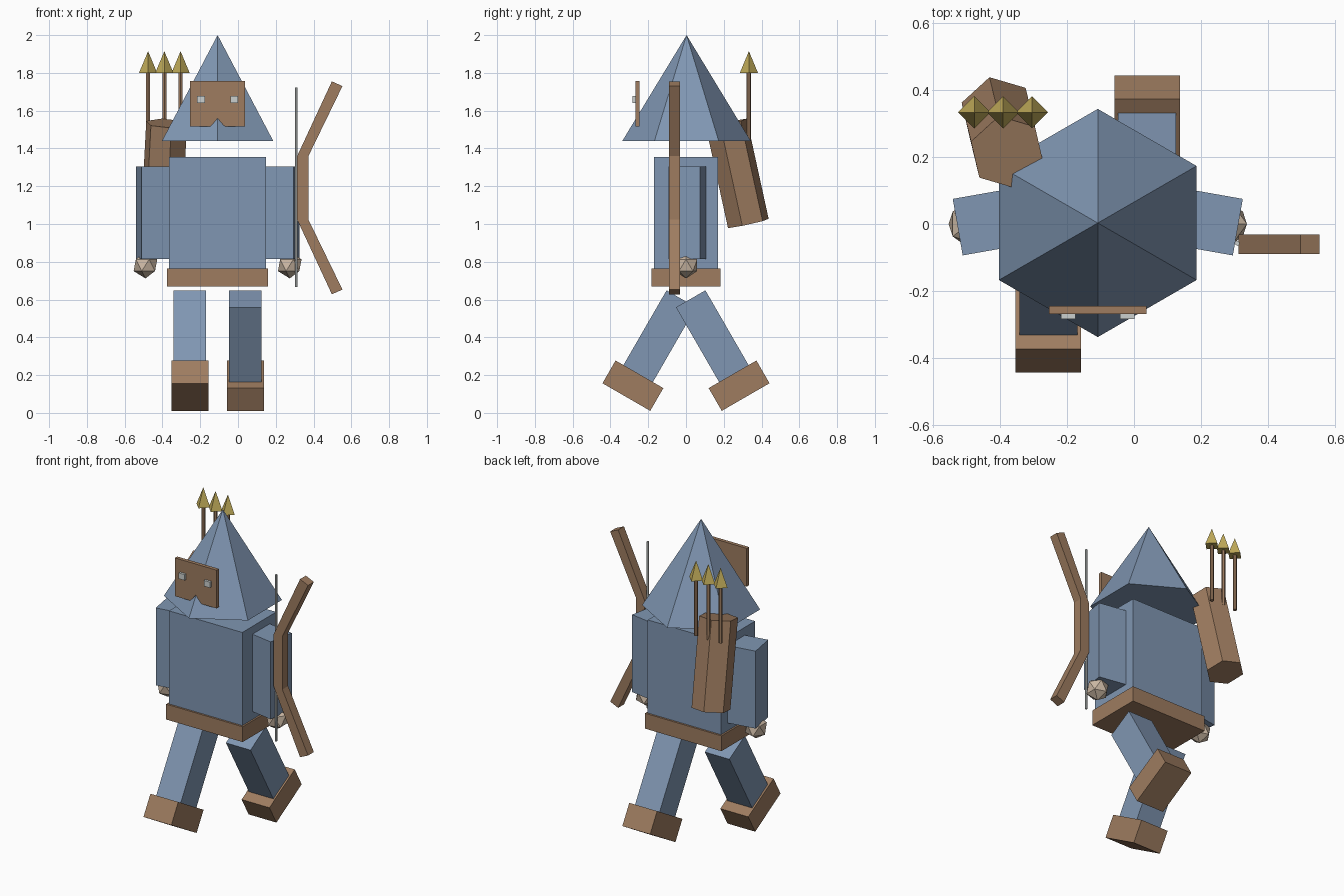
import bpy, bmesh
from math import radians
from mathutils import Matrix, Vector, Euler

if "Cube" in bpy.data.objects:
    bpy.data.objects.remove(bpy.data.objects["Cube"], do_unlink=True)

MID = -0.108  # the body's centre line


def material(name, rgb):
    mat = bpy.data.materials.new(name)
    mat.use_nodes = True
    mat.diffuse_color = (*rgb, 1)
    mat.node_tree.nodes["Principled BSDF"].inputs["Base Color"].default_value = (*rgb, 1)
    return mat


BLUE = material("blue_cloth", (0.215, 0.305, 0.445))
BROWN = material("brown_leather", (0.342, 0.202, 0.117))
GOLD = material("gold", (0.52, 0.40, 0.10))
SKIN = material("pale_skin", (0.60, 0.48, 0.37))
WHITE = material("pale_grey", (0.60, 0.63, 0.62))


def finish(bm, name, mat):
    bmesh.ops.recalc_face_normals(bm, faces=bm.faces)
    mesh = bpy.data.meshes.new(name)
    bm.to_mesh(mesh)
    bm.free()
    mesh.materials.append(mat)
    obj = bpy.data.objects.new(name, mesh)
    bpy.context.collection.objects.link(obj)
    return obj


def box(name, mat, centre, size, rot=(0, 0, 0)):
    bm = bmesh.new()
    turn = Euler([radians(a) for a in rot]).to_matrix()
    bmesh.ops.create_cube(bm, size=1, matrix=Matrix.LocRotScale(Vector(centre), turn, Vector(size)))
    return finish(bm, name, mat)


def rod(name, mat, start, end, sides, r1, r2, spin=0):
    """Tapered prism between two points."""
    a, b = Vector(start), Vector(end)
    axis = b - a
    turn = Vector((0, 0, 1)).rotation_difference(axis).to_matrix().to_4x4()
    place = Matrix.Translation((a + b) / 2) @ turn @ Matrix.Rotation(radians(spin), 4, "Z")
    bm = bmesh.new()
    bmesh.ops.create_cone(bm, cap_ends=True, segments=sides, radius1=r1, radius2=r2,
                          depth=axis.length, matrix=place)
    bmesh.ops.remove_doubles(bm, verts=bm.verts, dist=1e-5)
    return finish(bm, name, mat)


def plate(name, mat, outline, y0, y1):
    """Front-facing outline extruded along y."""
    bm = bmesh.new()
    face = bm.faces.new([bm.verts.new((x, y0, z)) for x, z in outline])
    result = bmesh.ops.extrude_face_region(bm, geom=[face])
    moved = [v for v in result["geom"] if isinstance(v, bmesh.types.BMVert)]
    bmesh.ops.translate(bm, verts=moved, vec=(0, y1 - y0, 0))
    return finish(bm, name, mat)


# Torso, belt and hood
box("torso", BLUE, (MID, 0, 1.06), (0.514, 0.34, 0.59))
box("belt", BROWN, (MID, 0, 0.717), (0.536, 0.364, 0.097))
rod("hood", BLUE, (MID, 0.003, 1.44), (MID, 0.003, 2), 6, 0.34, 0)

# Mask with a notch below the nose
half = [(0, 1.56), (0.038, 1.515), (0.146, 1.515), (0.146, 1.757)]
outline = [(MID + x, z) for x, z in half]
outline += [(MID - x, z) for x, z in reversed(half[1:])]
plate("mask", BROWN, outline, -0.268, -0.245)

# Paired parts
for side, s in (("right", -1), ("left", 1)):
    box(f"{side}_eye", WHITE, (MID + s * 0.088, -0.272, 1.659), (0.042, 0.022, 0.037))
    box(f"{side}_arm", BLUE, (MID + s * 0.319, 0.008, 1.06), (0.2, 0.171, 0.49), (0, 0, -s * 10))
    bm = bmesh.new()
    bmesh.ops.create_icosphere(bm, subdivisions=1, radius=0.07,
                               matrix=Matrix.Translation((MID + s * 0.382, 0, 0.782)))
    finish(bm, f"{side}_hand", SKIN)
    # Striding legs, right one forward
    x = MID + s * 0.147
    box(f"{side}_leg", BLUE, (x, s * 0.139, 0.406), (0.172, 0.18, 0.457), (s * 30, 0, 0))
    box(f"{side}_boot", BROWN, (x, s * 0.281, 0.144), (0.195, 0.292, 0.139), (s * 30, 0, 0))

# Quiver and arrows
rod("quiver", BROWN, (-0.406, 0.33, 1.003), (-0.378, 0.214, 1.533), 6, 0.113, 0.113, 13)
for i in range(3):
    x = -0.476 + i * 0.086
    rod(f"arrow_shaft_{i + 1}", BROWN, (x, 0.333, 1.44), (x, 0.333, 1.81), 6, 0.012, 0.012)
    rod(f"arrow_head_{i + 1}", GOLD, (x, 0.333, 1.8), (x, 0.333, 1.915), 4, 0.048, 0)

# Bow and string
upper = [(0.312, 1.357), (0.497, 1.755), (0.553, 1.73), (0.373, 1.36)]
lower = [(x, 2.383 - z) for x, z in reversed(upper)]
plate("bow", BROWN, upper + lower, -0.089, -0.031)
rod("bow_string", WHITE, (0.308, -0.058, 0.667), (0.308, -0.058, 1.722), 6, 0.007, 0.007)
